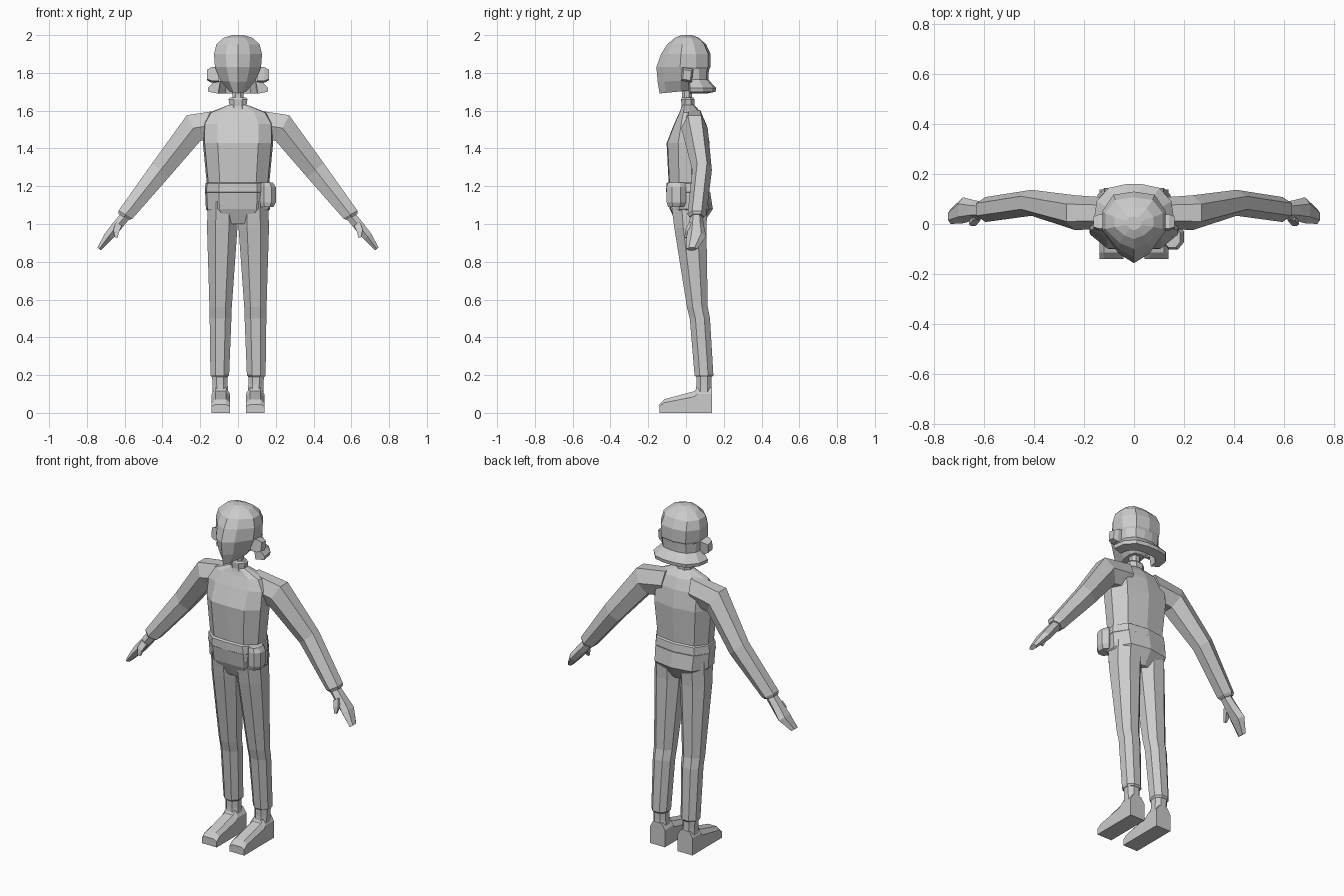
import bpy, bmesh, math
from mathutils import Vector

if "Cube" in bpy.data.objects:
    bpy.data.objects.remove(bpy.data.objects["Cube"])

grey = bpy.data.materials.new("plain_grey")
grey.diffuse_color = (0.6, 0.6, 0.6, 1)
grey.use_nodes = True
grey.node_tree.nodes["Principled BSDF"].inputs["Base Color"].default_value = grey.diffuse_color


def finish(name, bm, mirror=False, bevel=0.0):
    bmesh.ops.recalc_face_normals(bm, faces=bm.faces)
    me = bpy.data.meshes.new(name)
    bm.to_mesh(me)
    bm.free()
    me.materials.append(grey)
    ob = bpy.data.objects.new(name, me)
    bpy.context.collection.objects.link(ob)
    if bevel:
        b = ob.modifiers.new("bevel", 'BEVEL')
        b.width, b.segments = bevel, 1
    if mirror:
        ob.modifiers.new("mirror", 'MIRROR').use_mirror_merge = False
    return ob


def loft(name, rings, mirror=False, bevel=0.0):
    """Skin a list of closed rings and cap both ends."""
    bm = bmesh.new()
    vs = [[bm.verts.new(p) for p in r] for r in rings]
    n = len(rings[0])
    for a, b in zip(vs, vs[1:]):
        for i in range(n):
            j = (i + 1) % n
            bm.faces.new((a[i], a[j], b[j], b[i]))
    bm.faces.new(vs[0])
    bm.faces.new(vs[-1])
    return finish(name, bm, mirror, bevel)


def body_ring(shape, z, w, f, b, tilt=0.0):
    """Symmetric ring: shape holds right-hand points as (width part, depth part)."""
    half = [(w * u, -v * f if v < 0 else v * b) for u, v in shape]
    left = [(-x, y) for x, y in half[::-1] if x > 1e-6]
    return [(x, y, z + tilt * y) for x, y in half + left]


def box_ring(z, x0, x1, y0, y1, c=0.28):
    """Chamfered rectangular ring."""
    dx, dy = (x1 - x0) * c, (y1 - y0) * c
    return [(x0 + dx, y0, z), (x1 - dx, y0, z), (x1, y0 + dy, z), (x1, y1 - dy, z),
            (x1 - dx, y1, z), (x0 + dx, y1, z), (x0, y1 - dy, z), (x0, y0 + dy, z)]


def limb_ring(c, ang, u, v, n=6):
    """Ring round a limb; ang is the direction of its upper side in the xz plane."""
    a = math.radians(ang)
    up = Vector((math.cos(a), 0, math.sin(a)))
    out = []
    for i in range(n):
        t = 2 * math.pi * (i + 0.5) / n
        out.append(Vector(c) + up * u * math.cos(t) * 1.15 + Vector((0, v * math.sin(t), 0)))
    return out


# head with a wedge-shaped face
skull = [(0, -1), (.5, -.76), (1, -.2), (1, .4), (.65, .9), (0, 1)]
loft("head", [body_ring(skull, *r) for r in (
    (1.705, .045, -.14, .05, .1), (1.76, .092, -.15, .09, .05), (1.83, .122, -.157, .13),
    (1.90, .127, -.132, .13), (1.95, .115, -.10, .107), (1.985, .078, -.06, .07),
    (2.0, .03, -.025, .03))])

# flared hair round the back of the head
rings = []
for k in range(8):
    t = math.radians(8 + 164 * k / 7)
    g = 1 + .12 * math.sin(2 * t) ** 2
    rings.append([(r * g * math.cos(t), r * g * math.sin(t), z) for r, z in
                  ((.122, 1.82), (.118, 1.765), (.16, 1.72), (.157, 1.70), (.105, 1.69), (.09, 1.78))])
loft("hair_flare", rings)

# ear pieces
loft("ear", [[(x, .005 + s * y, 1.788 + s * z) for y, z in
              ((-.032, -.03), (.025, -.04), (.034, .032), (-.024, .042))]
             for x, s in ((.10, 1), (.14, 1), (.163, .7))], mirror=True)

# neck and collar
loft("neck", [box_ring(1.58, -.035, .035, -.025, .045), box_ring(1.67, -.028, .028, -.022, .032),
              box_ring(1.74, -.028, .028, -.022, .032)])
loft("collar", [box_ring(1.60, -.052, .052, -.03, .052), box_ring(1.625, -.045, .045, -.024, .045),
                box_ring(1.66, -.05, .05, -.026, .045), box_ring(1.67, -.04, .04, -.02, .038)])

# torso
trunk = [(0, -1), (.58, -.95), (.95, -.4), (1, .25), (.72, .85), (0, 1)]
loft("torso", [body_ring(trunk, *r) for r in (
    (1.18, .162, -.09, .108), (1.43, .186, -.103, .125), (1.53, .185, -.063, .107),
    (1.59, .15, -.035, .08), (1.63, .05, -.02, .045))])

# belt and hips
loft("belt", [body_ring(trunk, *r) for r in (
    (1.165, .17, -.098, .12), (1.17, .176, -.105, .125), (1.215, .172, -.104, .12),
    (1.222, .16, -.09, .11))])
loft("hips", [body_ring(trunk, *r) for r in (
    (1.0, .10, -.05, .09), (1.08, .17, -.086, .142), (1.168, .174, -.1, .128))])

# belt pouch on one side
loft("pouch", [box_ring(1.09, .12, .188, -.095, -.01), box_ring(1.115, .115, .2, -.102, 0),
               box_ring(1.195, .115, .2, -.102, 0), box_ring(1.22, .12, .185, -.095, -.01)])

# arms
loft("arm", [limb_ring(*r) for r in (
    ((.09, .045, 1.53), 95, .075, .06), ((.235, .045, 1.508), 62, .077, .07),
    ((.41, .085, 1.285), 42, .058, .052), ((.595, .058, 1.05), 28, .043, .05),
    ((.603, .058, 1.037), 28, .033, .04))], mirror=True)

# hands and thumbs
loft("hand", [limb_ring(*r) for r in (
    ((.59, .055, 1.05), 35, .027, .032), ((.64, .055, .99), 38, .027, .04),
    ((.685, .055, .935), 38, .025, .052), ((.735, .03, .868), 38, .012, .03))], mirror=True)
loft("thumb", [limb_ring(*r, 4) for r in (
    ((.63, .03, 1.0), 30, .022, .02), ((.645, .01, .965), 20, .02, .018),
    ((.645, -.002, .928), 10, .009, .009))], mirror=True)

# trouser legs
loft("leg", [box_ring(*r) for r in (
    (1.12, 0, .16, -.08, .115), (.98, .003, .164, -.062, .108), (.56, .033, .151, .005, .115),
    (.50, .035, .15, .02, .127), (.20, .047, .146, .045, .145), (.19, .055, .14, .053, .137))],
    mirror=True)

# ankles
loft("ankle", [box_ring(.10, .05, .135, .05, .138), box_ring(.15, .055, .135, .055, .135),
               box_ring(.21, .055, .138, .055, .135)], mirror=True)

# shoes: side profile drawn across the foot
sole = ((-.14, 0), (-.14, .045), (-.115, .072), (.045, .115), (.06, .135), (.138, .135), (.138, 0))
loft("shoe", [[(.092 + w, y, z * k) for y, z in sole] for w, k in
              ((-.05, .75), (-.028, 1), (.028, 1), (.047, .75))], mirror=True)
